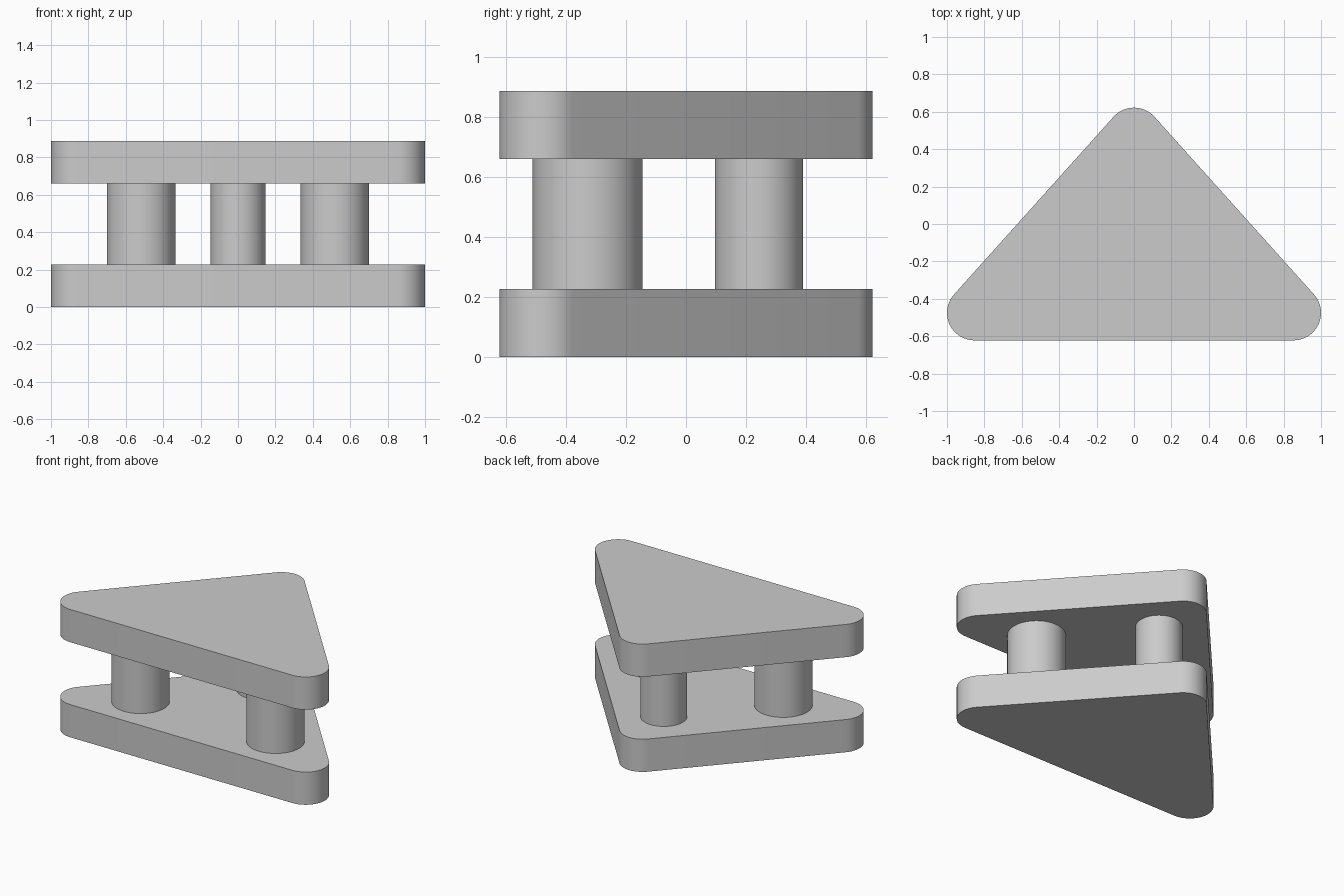
import bpy
import bmesh
import math

cube = bpy.data.objects.get("Cube")
if cube:
    bpy.data.objects.remove(cube, do_unlink=True)

PLATE_H = 0.227
TOP_Z = 0.66
CORNER_R = 0.147

# Single grey material
grey = bpy.data.materials.new("plain_grey")
grey.use_nodes = True
colour = (0.6, 0.6, 0.6, 1)
grey.diffuse_color = colour
grey.node_tree.nodes["Principled BSDF"].inputs["Base Color"].default_value = colour


def finish(obj):
    obj.data.materials.append(grey)
    bpy.ops.object.select_all(action="DESELECT")
    obj.select_set(True)
    bpy.context.view_layer.objects.active = obj
    bpy.ops.object.shade_smooth_by_angle(angle=math.radians(30))


def rounded_outline(corners, radius, steps=16):
    """Arc around each corner centre, sweeping between its edge normals."""
    points = []
    for i, (x, y) in enumerate(corners):
        px, py = corners[i - 1]
        nx, ny = corners[(i + 1) % len(corners)]
        start = math.atan2(px - x, y - py)
        end = math.atan2(x - nx, ny - y)
        sweep = (end - start) % math.tau
        for s in range(steps + 1):
            a = start + sweep * s / steps
            points.append((x + radius * math.cos(a), y + radius * math.sin(a)))
    return points


def plate(name, z):
    corners = [(-0.853, -0.475), (0.853, -0.475), (0, 0.475)]
    bm = bmesh.new()
    base = bm.faces.new([bm.verts.new((x, y, z))
                         for x, y in rounded_outline(corners, CORNER_R)])
    top = bmesh.ops.extrude_face_region(bm, geom=[base], use_keep_orig=True)
    verts = [g for g in top["geom"] if isinstance(g, bmesh.types.BMVert)]
    bmesh.ops.translate(bm, verts=verts, vec=(0, 0, PLATE_H))
    bmesh.ops.recalc_face_normals(bm, faces=bm.faces)
    mesh = bpy.data.meshes.new(name)
    bm.to_mesh(mesh)
    bm.free()
    obj = bpy.data.objects.new(name, mesh)
    bpy.context.collection.objects.link(obj)
    finish(obj)


def pillar(name, x, y, radius):
    height = TOP_Z - PLATE_H
    bpy.ops.mesh.primitive_cylinder_add(
        vertices=64, radius=radius, depth=height,
        location=(x, y, PLATE_H + height / 2))
    obj = bpy.context.object
    obj.name = name
    finish(obj)


# Two matching rounded triangular plates
plate("bottom_plate", 0)
plate("top_plate", TOP_Z)

# Wide front pillars and a slimmer back pillar
for side, sign in (("left", 1), ("right", -1)):
    pillar(f"front_{side}_pillar", sign * 0.518, -0.328, 0.183)
pillar("back_pillar", 0, 0.243, 0.147)
